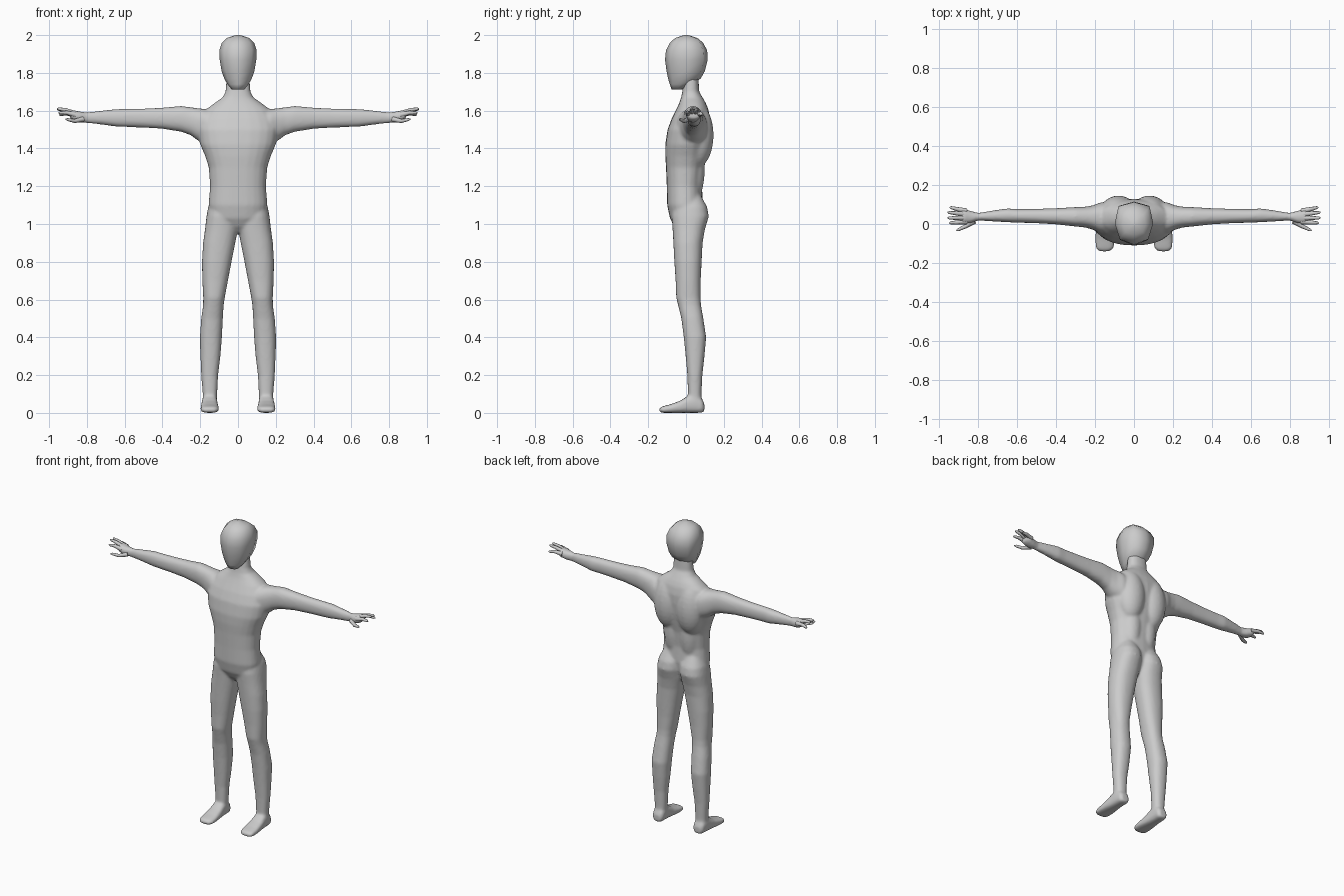
import bpy, bmesh, math
from mathutils import Vector, Matrix


def sup(a, n):
    # point on a unit superellipse
    c, s = math.cos(a), math.sin(a)
    return (math.copysign(abs(c) ** (2 / n), c), math.copysign(abs(s) ** (2 / n), s))


def loft(bm, axis, stations, sides=24, n=2.3, n_front=None, mirror=1):
    # each station: position on axis, then min/max of the two other axes
    rings = []
    for t, u0, u1, v0, v1 in stations:
        ring = []
        for i in range(sides):
            a = 2 * math.pi * i / sides
            e = n_front if n_front and math.sin(a) < 0 else n
            c, s = sup(a, e)
            u = (u0 + u1) / 2 + c * (u1 - u0) / 2
            v = (v0 + v1) / 2 + s * (v1 - v0) / 2
            p = {'x': (t, u, v), 'y': (u, t, v), 'z': (u, v, t)}[axis]
            ring.append(bm.verts.new((p[0] * mirror, p[1], p[2])))
        rings.append(ring)
    faces = [bm.faces.new(rings[0]), bm.faces.new(rings[-1])]
    for a, b in zip(rings, rings[1:]):
        for i in range(sides):
            j = (i + 1) % sides
            faces.append(bm.faces.new((a[i], a[j], b[j], b[i])))
    bmesh.ops.recalc_face_normals(bm, faces=faces)


def ball(bm, centre, size):
    m = Matrix.Translation(centre) @ Matrix.Diagonal((*size, 1))
    bmesh.ops.create_uvsphere(bm, u_segments=24, v_segments=16, radius=1, matrix=m)


def finish(bm, name):
    me = bpy.data.meshes.new(name)
    bm.to_mesh(me)
    bm.free()
    me.shade_smooth()
    ob = bpy.data.objects.new(name, me)
    bpy.context.collection.objects.link(ob)
    return ob


def bake(ob):
    bpy.ops.object.select_all(action='DESELECT')
    ob.select_set(True)
    bpy.context.view_layer.objects.active = ob
    bpy.ops.object.convert(target='MESH')


torso = [(.955, -.03, .03, -.03, .04), (.985, -.09, .09, -.06, .06), (1.03, -.14, .14, -.085, .08),
         (1.1, -.156, .156, -.1, .09), (1.2, -.148, .148, -.102, .085), (1.3, -.155, .155, -.106, .095),
         (1.36, -.174, .174, -.11, .108), (1.42, -.2, .2, -.11, .12), (1.5, -.215, .215, -.098, .128),
         (1.56, -.2, .2, -.075, .128), (1.61, -.165, .165, -.05, .118), (1.64, -.125, .125, -.036, .105),
         (1.67, -.082, .082, -.026, .088), (1.7, -.066, .066, -.02, .07), (1.8, -.06, .06, -.005, .065)]
leg = [(.03, .115, .184, .012, .085), (.1, .11, .187, .01, .082), (.2, .105, .195, .007, .087),
       (.3, .093, .199, -.002, .098), (.4, .085, .202, -.012, .107), (.5, .08, .195, -.025, .092),
       (.57, .076, .185, -.042, .08), (.61, .07, .184, -.052, .077), (.7, .053, .189, -.055, .078),
       (.8, .034, .191, -.062, .083), (.9, .014, .185, -.067, .088), (.97, .001, .175, -.071, .1),
       (1.04, -.002, .167, -.076, .121), (1.09, -.002, .158, -.07, .112), (1.15, .02, .13, -.05, .08)]
foot = [(-.142, .125, .178, .005, .025), (-.125, .104, .197, 0, .035), (-.08, .1, .2, 0, .046),
        (-.03, .104, .196, 0, .065), (.01, .108, .192, 0, .09), (.05, .11, .19, 0, .1),
        (.085, .112, .185, 0, .075), (.097, .125, .172, .008, .05)]
arm = [(.08, -.05, .11, 1.43, 1.59), (.17, -.05, .112, 1.42, 1.608), (.21, -.03, .096, 1.44, 1.613),
       (.25, -.018, .089, 1.47, 1.618), (.3, -.013, .087, 1.488, 1.625), (.4, -.002, .081, 1.504, 1.616),
       (.5, .004, .078, 1.51, 1.611), (.6, .007, .077, 1.514, 1.609), (.65, .009, .08, 1.516, 1.608),
       (.72, .013, .07, 1.526, 1.6), (.8, .018, .057, 1.535, 1.591), (.84, .004, .068, 1.537, 1.596),
       (.875, .0, .078, 1.548, 1.604), (.89, .008, .074, 1.56, 1.6)]

# body: torso, limbs and feet fused into one smooth skin
bm = bmesh.new()
loft(bm, 'z', torso)
for s in (1, -1):
    loft(bm, 'z', leg, mirror=s)
    loft(bm, 'y', foot, n=2.8, mirror=s)
    loft(bm, 'x', arm, mirror=s)
    ball(bm, (s * .08, .06, 1.47), (.095, .086, .17))     # shoulder blade
    ball(bm, (s * .055, .03, 1.3), (.07, .07, .2))        # lower back
body = finish(bm, "body")
rm = body.modifiers.new("fuse", 'REMESH')
rm.mode = 'VOXEL'
rm.voxel_size = .008
rm.use_smooth_shade = True
sm = body.modifiers.new("soften", 'SMOOTH')
sm.factor = .5
sm.iterations = 8
bake(body)

# head: coarse facets, flat jaw underside
head = [(1.713, -.034, .034, -.076, -.02), (1.74, -.056, .056, -.086, .03), (1.77, -.073, .073, -.095, .078),
        (1.81, -.087, .087, -.103, .1), (1.87, -.097, .097, -.111, .115), (1.92, -.099, .099, -.106, .112),
        (1.96, -.085, .085, -.085, .09), (1.985, -.06, .06, -.057, .06), (2.0, -.012, .012, -.012, .012)]
bm = bmesh.new()
loft(bm, 'z', head, sides=8, n=3.2, n_front=2.3)
finish(bm, "head")

# fingers and thumb: tapered bent tubes (base, knuckle, tip)
digits = [((.86, .066, 1.578), (.91, .077, 1.585), (.947, .086, 1.578)),
          ((.86, .049, 1.583), (.915, .055, 1.602), (.958, .06, 1.608)),
          ((.86, .031, 1.583), (.915, .031, 1.604), (.958, .031, 1.611)),
          ((.86, .013, 1.578), (.91, .008, 1.59), (.95, .005, 1.588)),
          ((.82, .015, 1.555), (.865, -.012, 1.545), (.912, -.034, 1.555))]
for s, side in ((1, "left"), (-1, "right")):
    cu = bpy.data.curves.new("fingers_" + side, 'CURVE')
    cu.dimensions = '3D'
    cu.bevel_depth = .011
    cu.bevel_resolution = 2
    cu.use_fill_caps = True
    for a, b, c in digits:
        a, b, c = Vector(a), Vector(b), Vector(c)
        sp = cu.splines.new('POLY')
        pts = [a, b, b.lerp(c, .8), c]
        sp.points.add(3)
        for p, q, r in zip(sp.points, pts, (1.3, .95, .7, .3)):
            p.co = (q.x * s, q.y, q.z, 1)
            p.radius = r
        sp.use_smooth = True
    ob = bpy.data.objects.new("fingers_" + side, cu)
    bpy.context.collection.objects.link(ob)
    bake(ob)
